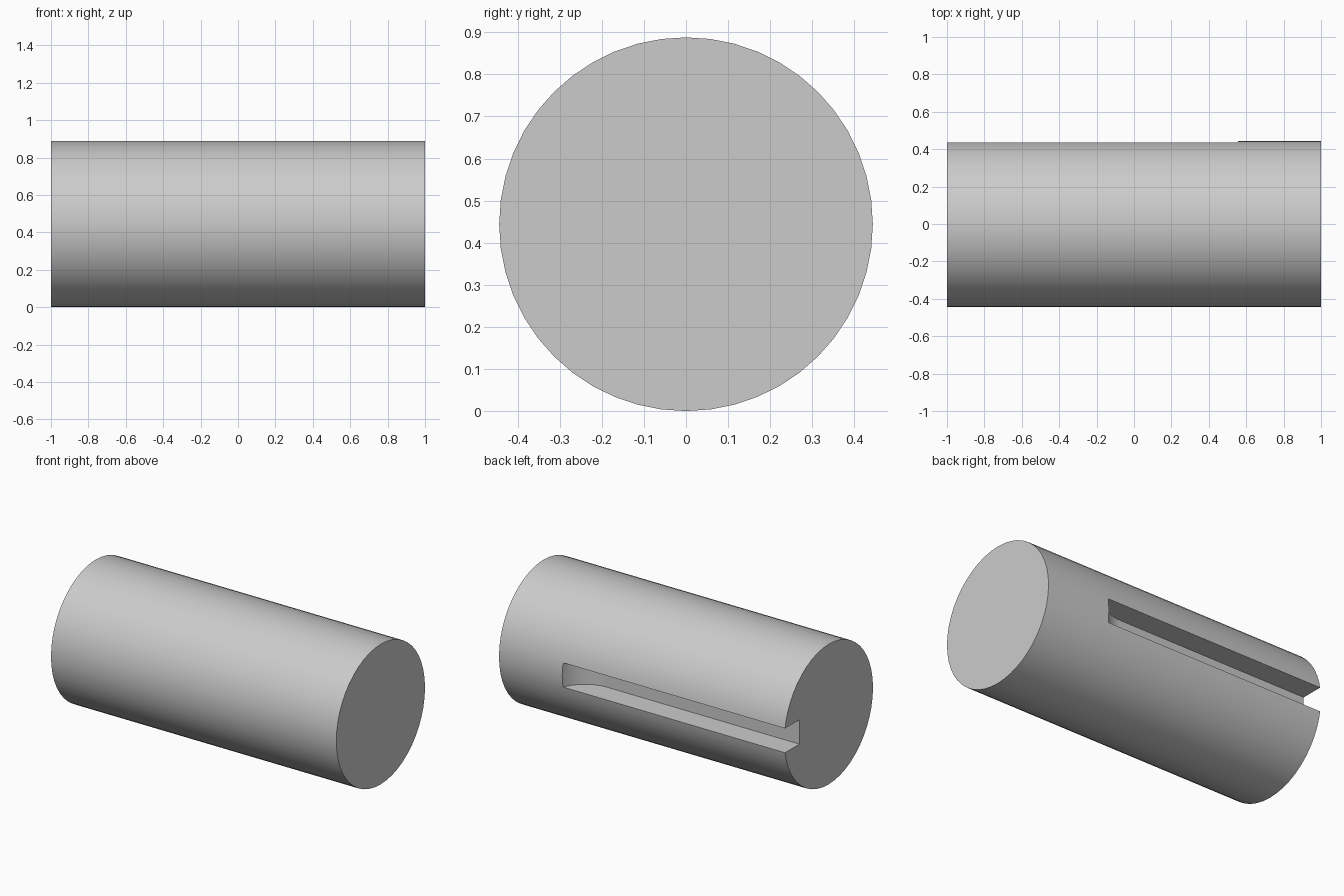
import bpy, bmesh, math
from mathutils import Matrix

old = bpy.data.objects.get("Cube")
if old:
    bpy.data.objects.remove(old, do_unlink=True)

RADIUS = 0.444
LENGTH = 2.0
SLOT_FLOOR = 0.293      # distance of the slot floor from the axis
SLOT_HALF = 0.077       # half of the slot width
RUNOUT_X = 0.347        # where the floor starts to curve outward
RUNOUT_RADIUS = 0.222

# Material
steel = bpy.data.materials.new("light_grey_steel")
steel.use_nodes = True
grey = (0.6, 0.6, 0.6, 1)
steel.diffuse_color = grey
steel.node_tree.nodes["Principled BSDF"].inputs["Base Color"].default_value = grey


def make_object(name, bm):
    bmesh.ops.recalc_face_normals(bm, faces=bm.faces)
    mesh = bpy.data.meshes.new(name)
    bm.to_mesh(mesh)
    bm.free()
    mesh.materials.append(steel)
    obj = bpy.data.objects.new(name, mesh)
    bpy.context.collection.objects.link(obj)
    return obj


# Round shaft lying along x
bm = bmesh.new()
bmesh.ops.create_cone(bm, cap_ends=True, segments=48, radius1=RADIUS,
                      radius2=RADIUS, depth=LENGTH)
bmesh.ops.transform(bm, verts=bm.verts, matrix=Matrix.Translation((0, 0, RADIUS))
                    @ Matrix.Rotation(math.pi / 2, 4, "Y"))
shaft = make_object("keyed_shaft", bm)

# Keyway cutter: flat floor with a quarter-round run-out, open at one end
center_y = SLOT_FLOOR + RUNOUT_RADIUS
profile = [(-1.2, center_y), (-1.2, SLOT_FLOOR)]
for i in range(17):
    a = math.pi / 2 * i / 16
    profile.append((RUNOUT_X + RUNOUT_RADIUS * math.sin(a),
                    center_y - RUNOUT_RADIUS * math.cos(a)))
bm = bmesh.new()
face = bm.faces.new([bm.verts.new((x, y, RADIUS - SLOT_HALF)) for x, y in profile])
extruded = bmesh.ops.extrude_face_region(bm, geom=[face])["geom"]
bmesh.ops.translate(bm, vec=(0, 0, 2 * SLOT_HALF),
                    verts=[g for g in extruded if isinstance(g, bmesh.types.BMVert)])
cutter = make_object("keyway_cutter", bm)
cutter.hide_render = True

# Cut the keyway, then smooth the round surfaces
cut = shaft.modifiers.new("keyway", "BOOLEAN")
cut.operation = "DIFFERENCE"
cut.solver = "EXACT"
cut.object = cutter
bpy.ops.object.select_all(action="DESELECT")
shaft.select_set(True)
bpy.context.view_layer.objects.active = shaft
bpy.ops.object.modifier_apply(modifier=cut.name)
bpy.data.objects.remove(cutter, do_unlink=True)
bpy.ops.object.shade_smooth_by_angle(angle=math.radians(30))
